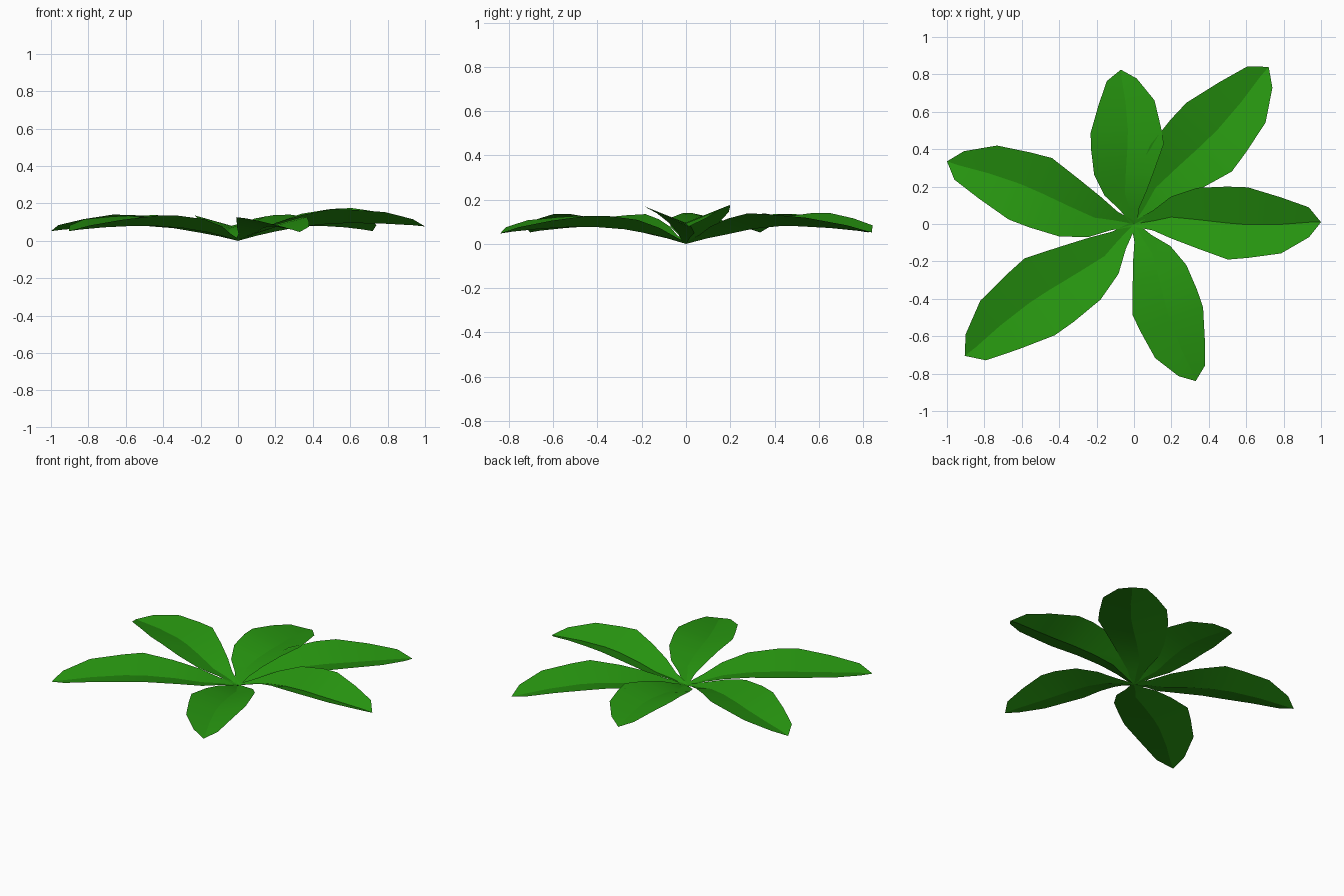
import bpy
import bmesh
from mathutils import Vector

cube = bpy.data.objects.get("Cube")
if cube:
    bpy.data.objects.remove(cube, do_unlink=True)

# One leaf green for the whole plant
green = bpy.data.materials.new("leaf_green")
green.use_nodes = True
colour = (0.02, 0.3, 0.005, 1)
green.diffuse_color = colour
green.node_tree.nodes["Principled BSDF"].inputs["Base Color"].default_value = colour

# Shared leaf profile, from stalk to just before the tip
STATION = (0, .1, .2, .34, .5, .61, .785, .935)
LEFT = (.015, .07, .145, .19, .195, .19, .135, .08)
RIGHT = (.015, .035, .08, .135, .195, .187, .165, .08)
RIB_SHIFT = (0, .015, .035, .02, 0, -.01, -.01, 0)
RIB_HEIGHT = (0, .025, .045, .068, .08, .08, .072, .06)
TIP_HEIGHT = .052


def make_leaf(name, tip, width, rise, fold):
    """Folded leaf from the plant centre to the tip, raised along both edges."""
    tip = Vector((tip[0], tip[1], 0))
    side = Vector((-tip.y, tip.x, 0)).normalized()
    bm = bmesh.new()

    def point(along, across, height):
        return bm.verts.new(tip * along + side * across * width
                            + Vector((0, 0, height + rise * along)))

    rows = []
    for s, left, right, shift, height in zip(STATION, LEFT, RIGHT, RIB_SHIFT, RIB_HEIGHT):
        rows.append((point(s, left, height + fold * (left - shift)),
                     point(s, shift, height),
                     point(s, -right, height + fold * (right + shift))))
    for a, b in zip(rows, rows[1:]):
        for i in range(2):
            bm.faces.new((a[i], a[i + 1], b[i + 1], b[i]))

    # Pointed end
    end = point(1, 0, TIP_HEIGHT)
    for i in range(2):
        bm.faces.new((rows[-1][i], rows[-1][i + 1], end))

    # Soft blades with a crisp central fold
    for face in bm.faces:
        face.smooth = True
    rib = [row[1] for row in rows] + [end]
    for a, b in zip(rib, rib[1:]):
        bm.edges.get((a, b)).smooth = False

    mesh = bpy.data.meshes.new(name)
    bm.to_mesh(mesh)
    bm.free()
    mesh.materials.append(green)
    leaf = bpy.data.objects.new(name, mesh)
    bpy.context.collection.objects.link(leaf)
    return leaf


# Six leaves around the centre: tip, width, extra rise, fold steepness
make_leaf("left_leaf", (1, .01), 1, .025, .4)
make_leaf("back_left_leaf", (.72, .84), 1.1, 0, .3)
make_leaf("back_leaf", (-.07, .825), 1, 0, .28)
make_leaf("right_leaf", (-1, .335), 1, 0, .3)
make_leaf("front_right_leaf", (-.905, -.705), 1.1, 0, .28)
make_leaf("front_leaf", (.33, -.84), .95, -.005, .25)
